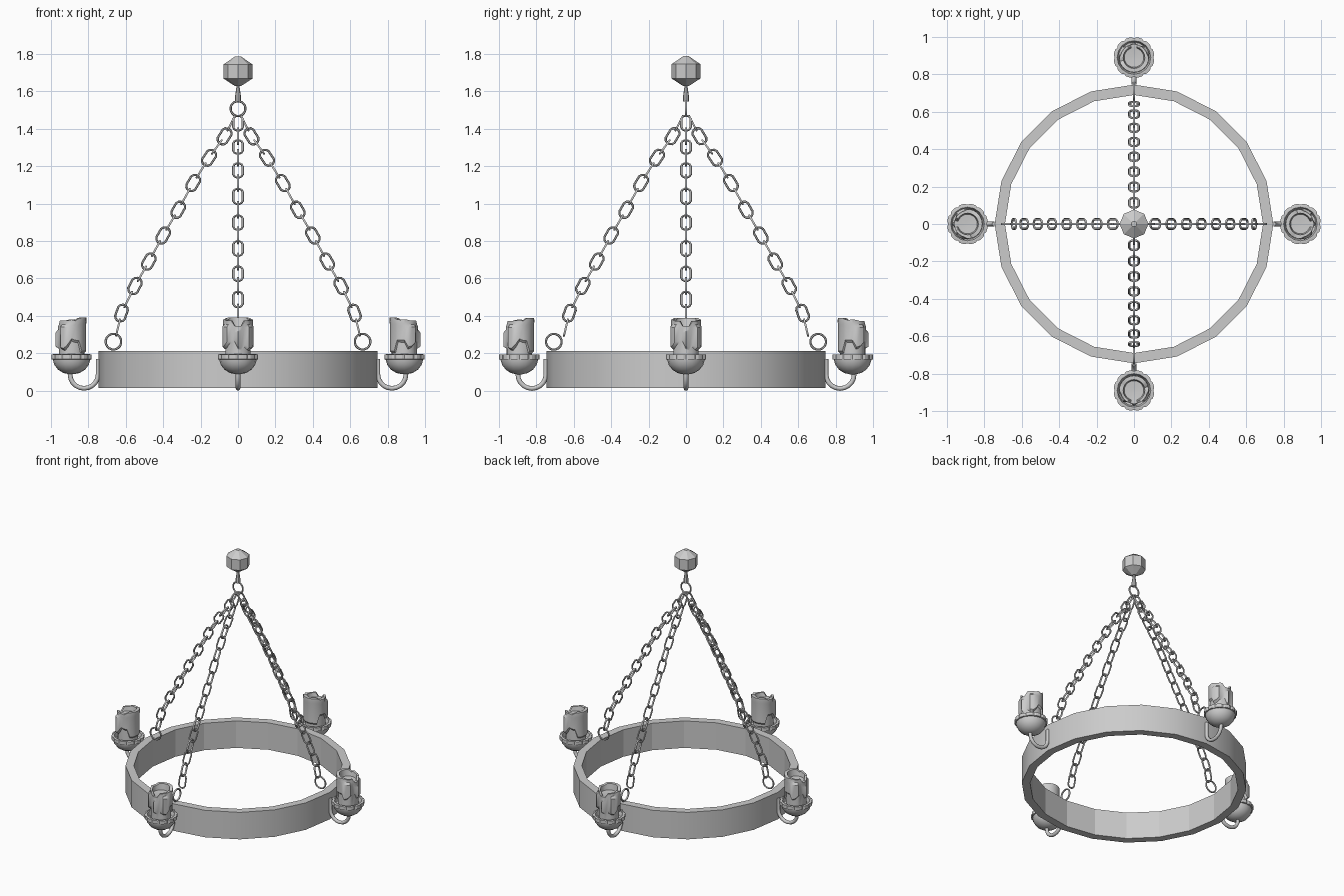
import bpy, bmesh, math, random
from mathutils import Vector, Matrix

if "Cube" in bpy.data.objects:
    bpy.data.objects.remove(bpy.data.objects["Cube"])

random.seed(4)
TAU = 2 * math.pi


def finish(name, bm, angle=None):
    bmesh.ops.recalc_face_normals(bm, faces=bm.faces)
    me = bpy.data.meshes.new(name)
    bm.to_mesh(me)
    bm.free()
    ob = bpy.data.objects.new(name, me)
    bpy.context.collection.objects.link(ob)
    if angle:
        bpy.ops.object.select_all(action='DESELECT')
        ob.select_set(True)
        bpy.context.view_layer.objects.active = ob
        bpy.ops.object.shade_smooth_by_angle(angle=math.radians(angle))
    return ob


def bridge(bm, rows, closed):
    """Join successive closed rings of vertices; close the strip or cap its ends."""
    n = len(rows[0])
    for i in range(len(rows) if closed else len(rows) - 1):
        a, b = rows[i], rows[(i + 1) % len(rows)]
        for j in range(n):
            k = (j + 1) % n
            bm.faces.new((a[j], a[k], b[k], b[j]))
    if not closed:
        bm.faces.new(rows[0])
        bm.faces.new(rows[-1])


def sweep(bm, pts, normal, r, closed, sides=6):
    """Round tube along a path lying in the plane with the given normal."""
    rows, n = [], len(pts)
    for i, p in enumerate(pts):
        a = pts[(i - 1) % n] if closed or i else p
        b = pts[(i + 1) % n] if closed or i < n - 1 else p
        side = (b - a).normalized().cross(normal)
        rows.append([bm.verts.new(p + r * (side * math.cos(t * TAU / sides) + normal * math.sin(t * TAU / sides)))
                     for t in range(sides)])
    bridge(bm, rows, closed)


def lathe(bm, profile, sides, closed=False, radius_fn=None):
    rows = []
    for r, z in profile:
        row = []
        for j in range(sides):
            a = j * TAU / sides
            rr, zz = radius_fn(j, r, z) if radius_fn else (r, z)
            row.append(bm.verts.new((rr * math.cos(a), rr * math.sin(a), zz)))
        rows.append(row)
    bridge(bm, rows, closed)


def oval(center, along, across, half_len, half_wid, n=12):
    """Stadium-like loop of points."""
    flat = half_len - half_wid
    out = []
    for i in range(n):
        t = (i + 0.5) * TAU / n
        c, s = math.cos(t), math.sin(t)
        out.append(center + along * (half_wid * c + math.copysign(flat, c)) + across * half_wid * s)
    return out


X, Y, Z = Vector((1, 0, 0)), Vector((0, 1, 0)), Vector((0, 0, 1))

# Twenty-sided hoop, smooth outside and faceted inside
bm = bmesh.new()
lathe(bm, [(0.745, 0.015), (0.745, 0.212), (0.69, 0.212), (0.69, 0.015)], 20, closed=True)
hoop = finish("hoop", bm)
for f in hoop.data.polygons:
    f.use_smooth = f.normal.dot(Vector((f.center.x, f.center.y, 0))) > 0.3
for e in hoop.data.edges:
    a, b = (hoop.data.vertices[v].co for v in e.vertices)
    e.use_edge_sharp = abs(a.z - b.z) < 0.01

# Ceiling cap and hook stem
bm = bmesh.new()
lathe(bm, [(0.015, 1.628), (0.077, 1.668), (0.077, 1.745), (0.015, 1.787)], 8)
finish("ceiling_cap", bm)
bm = bmesh.new()
lathe(bm, [(0.016, 1.545), (0.017, 1.565), (0.012, 1.60), (0.007, 1.635)], 8)
finish("hook_stem", bm, 40)

# Hanging ring at the top
bm = bmesh.new()
sweep(bm, oval(Vector((0, 0, 1.508)), Z, X, 0.0401, 0.04, 16), Y, 0.006, True)
finish("top_ring", bm, 60)

# Chain path: face-on links, with crosswise links halfway between
FACE = [(0.072, 1.36), (0.155, 1.245), (0.24, 1.11), (0.32, 0.967),
        (0.40, 0.83), (0.477, 0.69), (0.551, 0.56), (0.623, 0.415)]


def make_chain(name, rot, end_x):
    bm = bmesh.new()
    stops = [(0.0, 1.5)] + FACE + [(0.66, 0.26)]
    for i in range(len(stops) - 1):
        a, b = Vector((stops[i][0], 0, stops[i][1])), Vector((stops[i + 1][0], 0, stops[i + 1][1]))
        along = (b - a).normalized()
        flat = along.cross(Y)
        half = max(0.045, (b - a).length / 2 - 0.034)
        sweep(bm, oval((a + b) / 2, along, Y, half, 0.026), flat, 0.006, True)
        if i < len(stops) - 2:
            c = Vector((stops[i + 2][0], 0, stops[i + 2][1]))
            along = (c - a).normalized()
            sweep(bm, oval(b, along, along.cross(Y), 0.046, 0.028), Y, 0.006, True)
    # Ring fixed on the hoop
    sweep(bm, oval(Vector((end_x, 0, 0.262)), Z, X, 0.0421, 0.042, 16), Y, 0.006, True)
    bm.transform(rot)
    finish(name, bm, 60)


# Candle with raised inner wall, melted outer lip and wax runs
SEG = 24
drip = [random.uniform(0.21, 0.27) for _ in range(SEG)]
jag = [random.uniform(0.372, 0.388) for _ in range(SEG)]


def candle_shape(j, r, level):
    off = min(j, SEG - j)                  # 0 faces outward, SEG/2 faces the middle
    top = 0.346 if off < 2 else 0.374 if off < 5 else jag[j]
    if off > 8:
        top = 0.39
    run = 0.085 if 2 < off < 6 or off == 0 else 0.069 if off < 3 else 0.078
    low = drip[j] if off < 9 else 0.2
    return [(0.068, 0.15), (0.068, low), (run, low + 0.012), (run, top - 0.035),
            (0.072 if off < 6 else 0.08, top - 0.02), (0.072 if off < 6 else 0.079, top),
            (0.058, top), (0.052, 0.345), (0.01, 0.342)][level]


def make_arm(i, rot):
    place = rot @ Matrix.Translation((0.89, 0, 0))
    # Hooked arm rising from the hoop under the cup
    bm = bmesh.new()
    pts = [Vector((0.748, 0, 0.17))]
    for k in range(11):
        t = math.pi + k * math.pi / 10
        pts.append(Vector((0.823 + 0.075 * math.cos(t), 0, 0.0875 + 0.075 * math.sin(t))))
    pts.append(Vector((0.898, 0, 0.11)))
    sweep(bm, pts, Y, 0.0125, False, 8)
    bm.transform(rot)
    finish("arm_%d" % i, bm, 50)
    # Bowl-shaped cup
    bm = bmesh.new()
    lathe(bm, [(0.015, 0.088), (0.045, 0.095), (0.073, 0.113), (0.092, 0.138), (0.101, 0.168),
               (0.101, 0.192), (0.09, 0.192), (0.082, 0.165), (0.02, 0.16)], 16)
    bm.transform(place)
    finish("candle_cup_%d" % i, bm, 40)
    # Notched rim band
    bm = bmesh.new()
    notch = lambda j, r, z: (r - 0.006 if r > 0.1 and j % 4 == 0 else r, z)
    lathe(bm, [(0.098, 0.166), (0.109, 0.168), (0.109, 0.193), (0.096, 0.195)], 48, True, notch)
    bm.transform(place)
    finish("cup_rim_%d" % i, bm)
    # Wax candle
    bm = bmesh.new()
    lathe(bm, [(0, k) for k in range(9)], SEG, False, candle_shape)
    bm.transform(place)
    finish("candle_%d" % i, bm, 35)


for i in range(4):
    turn = Matrix.Rotation(i * math.pi / 2, 4, 'Z')
    make_chain("chain_%d" % i, turn, 0.666 if i % 2 == 0 else 0.706)
    make_arm(i, turn)
